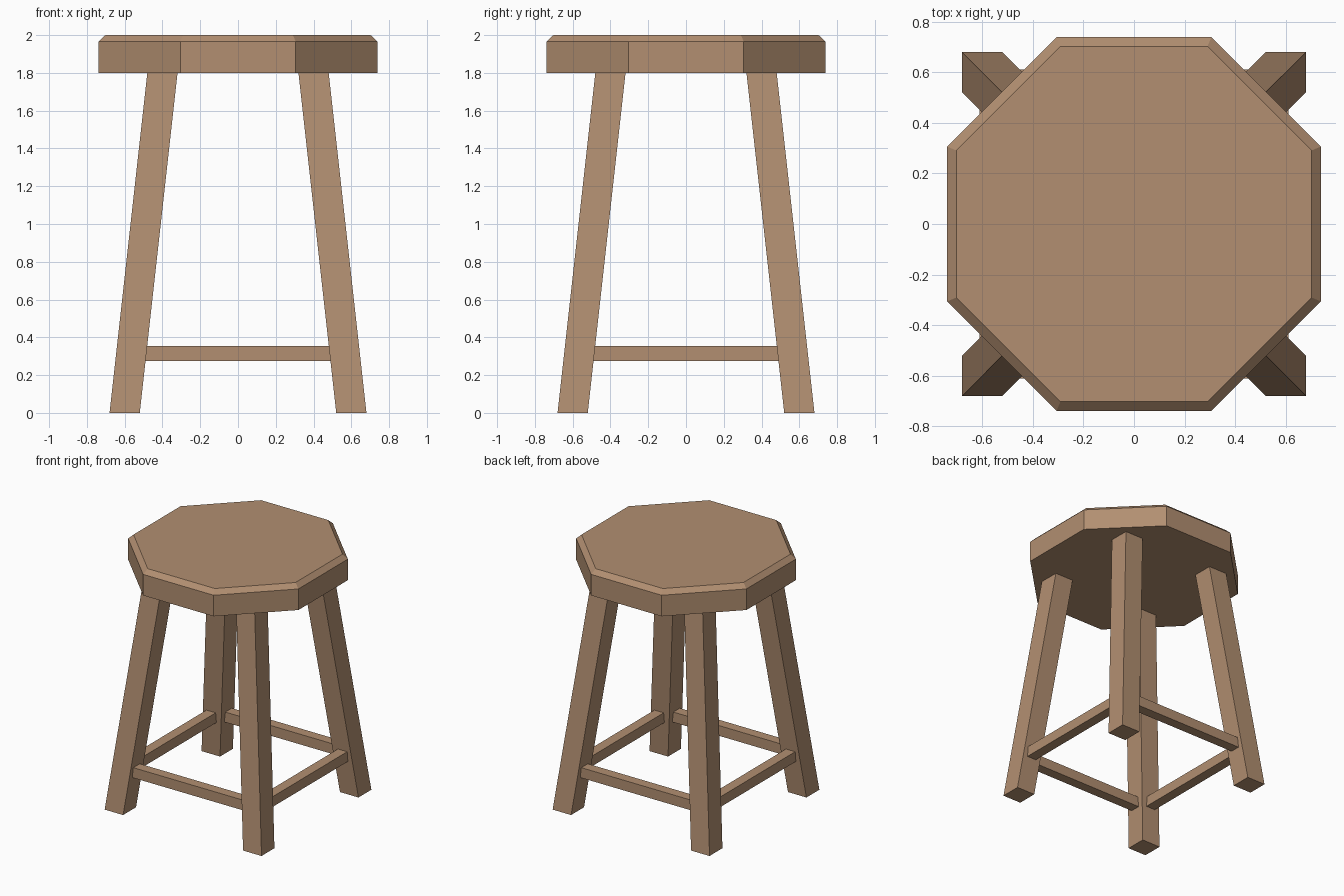
import bpy, bmesh, math

if "Cube" in bpy.data.objects:
    bpy.data.objects.remove(bpy.data.objects["Cube"])

wood = bpy.data.materials.new("light brown wood")
wood.diffuse_color = (0.445, 0.275, 0.165, 1)
wood.use_nodes = True
wood.node_tree.nodes["Principled BSDF"].inputs["Base Color"].default_value = wood.diffuse_color


def loft(name, rings):
    """Closed solid through a stack of matching point rings."""
    bm = bmesh.new()
    loops = [[bm.verts.new(p) for p in ring] for ring in rings]
    n = len(loops[0])
    for a, b in zip(loops, loops[1:]):
        for i in range(n):
            j = (i + 1) % n
            bm.faces.new((a[i], a[j], b[j], b[i]))
    bm.faces.new(loops[0][::-1])
    bm.faces.new(loops[-1])
    bmesh.ops.recalc_face_normals(bm, faces=bm.faces)
    mesh = bpy.data.meshes.new(name)
    bm.to_mesh(mesh)
    bm.free()
    mesh.materials.append(wood)
    obj = bpy.data.objects.new(name, mesh)
    bpy.context.collection.objects.link(obj)
    return obj


def octagon(apothem, z):
    r = apothem / math.cos(math.pi / 8)
    return [(r * math.cos(a), r * math.sin(a), z)
            for a in (math.pi / 8 + k * math.pi / 4 for k in range(8))]


def rect(cx, cy, hx, hy, z):
    return [(cx + sx * hx, cy + sy * hy, z)
            for sx, sy in ((-1, -1), (1, -1), (1, 1), (-1, 1))]


# Octagonal seat with a chamfered top edge
loft("seat", [octagon(0.738, 1.8), octagon(0.738, 1.965), octagon(0.702, 2.0)])

# Four splayed square legs
for sx, xname in ((-1, "left"), (1, "right")):
    for sy, yname in ((-1, "front"), (1, "back")):
        loft(f"{yname}_{xname}_leg",
             [rect(sx * 0.6, sy * 0.6, 0.08, 0.08, 0),
              rect(sx * 0.4, sy * 0.4, 0.08, 0.08, 1.8)])

# Four stretchers joining neighbouring legs
for s, xname, yname in ((-1, "left", "front"), (1, "right", "back")):
    loft(f"{yname}_stretcher",
         [rect(0, s * 0.57, 0.5, 0.04, z) for z in (0.275, 0.355)])
    loft(f"{xname}_stretcher",
         [rect(s * 0.57, 0, 0.04, 0.5, z) for z in (0.275, 0.355)])
